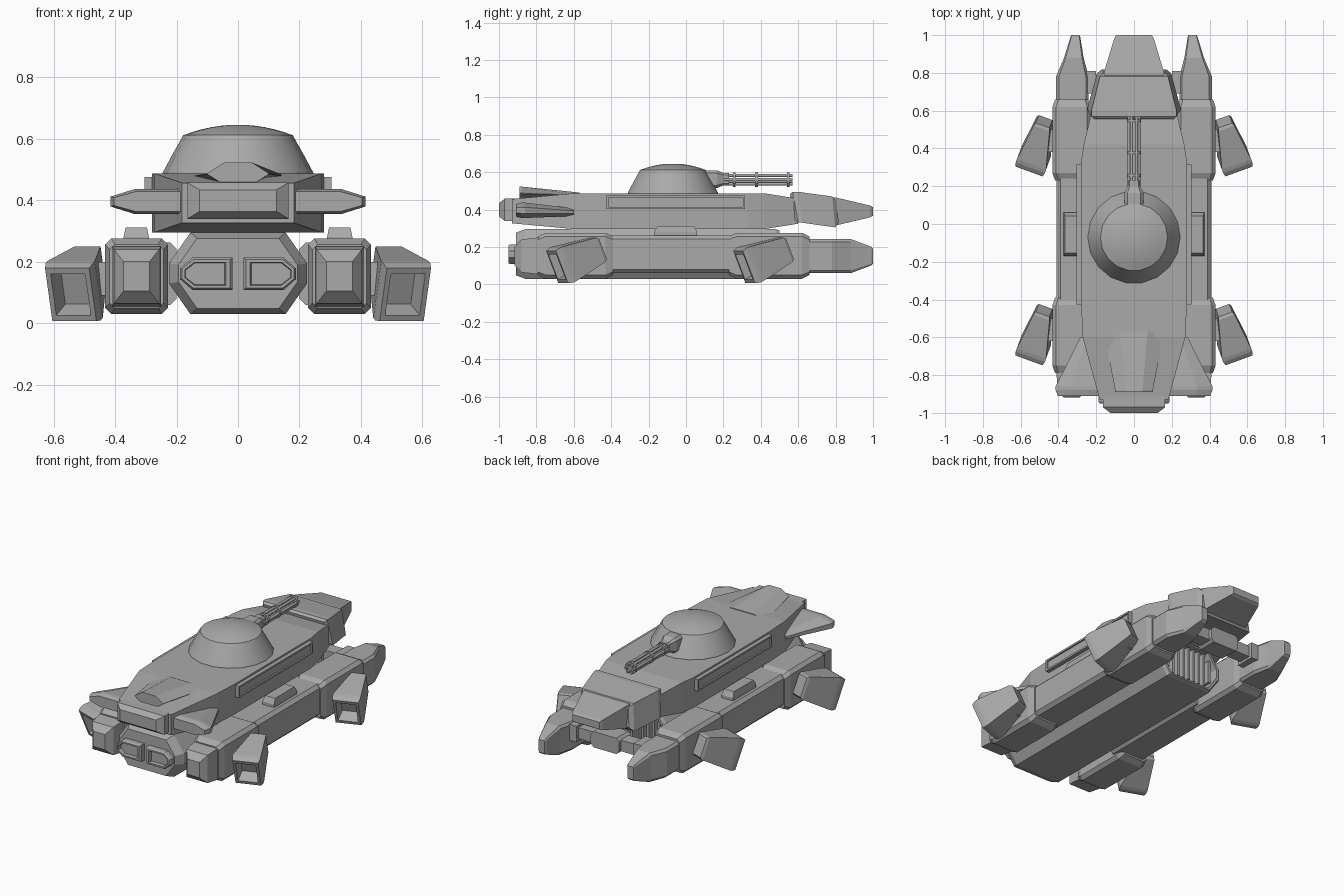
import bpy, bmesh, math
from mathutils import Vector, Matrix

if "Cube" in bpy.data.objects:
    bpy.data.objects.remove(bpy.data.objects["Cube"], do_unlink=True)

FRONT, BACK = Vector((0, -1, 0)), Vector((0, 1, 0))
LEFT, UP = Vector((1, 0, 0)), Vector((0, 0, 1))

COLOUR = (.4, .4, .4, 1)
grey = bpy.data.materials.new("hull_grey")
grey.use_nodes = True
grey.diffuse_color = COLOUR
grey.node_tree.nodes["Principled BSDF"].inputs["Base Color"].default_value = COLOUR


class Part:
    """A prism that is shaped by picking an end face and growing it."""

    def __init__(self, name, ring, extent):
        self.name, self.bm = name, bmesh.new()
        base = [self.bm.verts.new(point) for point in ring]
        self.cap = self.bm.faces.new(base)
        self.skin(base, [self.bm.verts.new(v.co + extent) for v in base])
        self.bm.faces.new(base)
        bmesh.ops.recalc_face_normals(self.bm, faces=self.bm.faces)

    def skin(self, old, new):
        self.bm.faces.remove(self.cap)
        for i, vert in enumerate(old):
            self.bm.faces.new((old[i - 1], vert, new[i], new[i - 1]))
        self.cap = self.bm.faces.new(new)
        self.bm.normal_update()

    def pick(self, way):
        self.way = way
        self.cap = max(self.bm.faces, key=lambda face: face.normal.dot(way)
                       + face.calc_center_median().dot(way))
        return self

    def grow(self, length, wide=1, high=1, drop=0, slide=0):
        middle = self.cap.calc_center_median()
        target = middle + self.way * length + Vector((slide, 0, -drop))
        scale = Vector((wide, wide, high))
        old = list(self.cap.verts)
        self.skin(old, [self.bm.verts.new(target + (v.co - middle) * scale) for v in old])
        return self

    def lean(self, amount, spread=0):
        """Push the lower edge of the picked face along y and widen it."""
        middle = self.cap.calc_center_median()
        for vert in self.cap.verts:
            if vert.co.z < middle.z:
                vert.co.y += amount
                vert.co.x += math.copysign(spread, vert.co.x)
        return self

    def place(self, location, tilt, yaw):
        turn = Matrix.Rotation(math.radians(yaw), 4, 'Z') @ Matrix.Rotation(math.radians(tilt), 4, 'X')
        self.bm.transform(Matrix.Translation(location) @ turn)
        return self

    def finish(self, mirror=False, smooth=0):
        mesh = bpy.data.meshes.new(self.name)
        self.bm.to_mesh(mesh)
        self.bm.free()
        mesh.materials.append(grey)
        obj = bpy.data.objects.new(self.name, mesh)
        bpy.context.collection.objects.link(obj)
        if mirror:
            obj.modifiers.new("mirror", 'MIRROR')
        if smooth:
            bpy.ops.object.select_all(action='DESELECT')
            obj.select_set(True)
            bpy.context.view_layer.objects.active = obj
            bpy.ops.object.shade_smooth_by_angle(angle=math.radians(smooth))


def slab(name, x, y, z, cut=None, outer_only=False):
    """Box along y whose corners may be cut by (across, upward)."""
    ring = []
    for i, j in ((0, 0), (1, 0), (1, 1), (0, 1)):
        corner = Vector((x[i], y[0], z[j]))
        if cut is None or (outer_only and i == 0):
            ring.append(corner)
            continue
        across = corner + LEFT * cut[0] * (1 - 2 * i)
        upward = corner + UP * cut[1] * (1 - 2 * j)
        ring += [across, upward] if i == j else [upward, across]
    if cut and not outer_only:
        # Keep the outline running one way round
        centre = sum(ring, Vector()) / len(ring)
        ring.sort(key=lambda p: math.atan2(p.z - centre.z, p.x - centre.x))
    elif cut:
        ring = [ring[0]] + ring[1:3] + ring[3:5] + [ring[5]]
        ring[1:5] = sorted(ring[1:5], key=lambda p: p.z)
    return Part(name, ring, BACK * (y[1] - y[0]))


def both(half):
    return (-half, half)


def rod(name, radius, start, length, sides, x=0, z=.56):
    turns = [math.tau * i / sides for i in range(sides)]
    return Part(name, [(x + radius * math.cos(a), start, z + radius * math.sin(a)) for a in turns],
                BACK * length)


# Upper hull, tapering to both ends
hull = slab("upper_hull", both(.28), (-.42, .33), (.296, .487))
hull.pick(FRONT).grow(.18, wide=.97).grow(.33, wide=.67, high=.68)
hull.pick(BACK).grow(.09, wide=.95).grow(.18, wide=.84, high=.7)
hull.finish()

# Framed front vent, deck wedge and swept fins
vent = slab("front_vent", both(.165), (-.97, -.9), (.34, .458))
vent.pick(FRONT).grow(.03, wide=.76, high=.6).finish()
wedge = slab("deck_wedge", both(.1), (-.89, -.88), (.45, .523), cut=(.055, .035))
wedge.pick(BACK).grow(.31, wide=1.6, high=.4, drop=.01).finish()
fin = slab("front_fin", (.15, .415), (-.88, -.86), (.355, .437), cut=(.08, .025), outer_only=True)
fin.pick(BACK).grow(.26, wide=.47, high=.5, drop=.01, slide=-.07)
fin.pick(FRONT).grow(.03, wide=.9, high=.8).finish(mirror=True)

# Framed rails along the hull sides
rail = slab("side_rail", (.25, .305), (-.425, .315), (.402, .476))
rail.pick(LEFT).grow(0, wide=.97, high=.7).grow(-.01).finish(mirror=True)

# Rear head and its blunt tip
head = slab("rear_head", both(.225), (.57, .6), (.33, .495))
head.pick(FRONT).lean(.03, spread=.02).grow(.015, wide=.94, high=.85)
head.pick(BACK).lean(.02, spread=.02).grow(.18, wide=.8, drop=.025)
head.grow(.02, wide=.88, high=.7).finish()
tip = slab("rear_tip", both(.16), (.75, .8), (.315, .465))
tip.pick(BACK).grow(.185, wide=.65, high=.42).grow(.015, wide=.9, high=.7).finish()

# Turret with a shallow domed cap
DOME = .178
turns = [math.tau * i / 18 for i in range(18)]
turret = Part("turret", [(.245 * math.cos(a), .245 * math.sin(a) - .07, .48) for a in turns], UP * .01)
turret.pick(UP).grow(.055, wide=.88).grow(.067, wide=DOME / .245 / .88)
steps = 6
for i in range(steps - 1):
    now, after = 1 - i / steps, 1 - (i + 1) / steps
    turret.grow(.034 * (now ** 2 - after ** 2), wide=after / now)
turret.finish(smooth=18)

# Rotary gun
mount = slab("gun_mount", both(.05), (.08, .165), (.515, .61), cut=(.015, .015))
mount.pick(BACK).grow(.035, wide=.65, high=.7).grow(.03).finish()
for i in range(6):
    angle = math.tau * i / 6
    rod(f"gun_barrel_{i}", .009, .2, .37, 8, x=.026 * math.cos(angle),
        z=.56 + .026 * math.sin(angle)).finish(smooth=50)
for i, y in enumerate((.25, .37, .54)):
    rod(f"barrel_ring_{i}", .038, y, .014, 12).finish()

# Lower body with a recessed grille at the back
body = slab("lower_body", both(.225), (-.86, .48), (.03, .295), cut=(.07, .1))
body.pick(FRONT).grow(.05, wide=.86, high=.86)
body.pick(BACK).grow(.02, wide=.95, high=.95).grow(0, wide=.92, high=.92).grow(-.1, wide=.95, high=.95)
body.finish()
for i in range(-4, 5):
    x, half = i * .038, .07 if abs(i) == 4 else .105
    slab(f"grille_slat_{i + 5}", (x - .008, x + .008), (.38, .49), (.163 - half, .163 + half)).finish()

# Twin engine nozzles
engine = slab("engine_nozzle", (.018, .188), (-.94, -.88), (.108, .214), cut=(.04, .035), outer_only=True)
engine.pick(FRONT).grow(.01, wide=.92, high=.88).grow(0, wide=.85, high=.8).grow(-.025, wide=.95, high=.95)
engine.finish(mirror=True)

# Cross beam joining the pods
slab("cross_beam", both(.27), (.71, .79), (.15, .22)).finish()
slab("beam_block", both(.1), (.69, .81), (.135, .235), cut=(.02, .02)).finish()
slab("beam_end", (.2, .27), (.69, .81), (.135, .235)).finish(mirror=True)

# Side pods
slab("pod_middle", (.2, .41), (-.45, .3), (.06, .262), cut=(.02, .02)).finish(mirror=True)
for name, start, end in (("pod_front_block", -.75, -.43), ("pod_rear_block", .27, .62)):
    block = slab(name, (.228, .432), (start, end), (.03, .276), cut=(.02, .02))
    for way in (FRONT, BACK):
        block.pick(way).grow(.04, wide=.86, high=.84)
    block.finish(mirror=True)
exhaust = slab("pod_exhaust", (.25, .41), (-.8, -.7), (.055, .25))
exhaust.pick(FRONT).grow(.08, wide=.92, high=.9).grow(.038, wide=.58, high=.55).finish(mirror=True)
prow = slab("pod_tip", (.24, .413), (.6, .78), (.06, .243), cut=(.015, .015))
prow.pick(BACK).grow(.1, wide=.6, slide=-.008).grow(.11, wide=.5, high=.55, slide=-.008)
prow.grow(.01, wide=.8, high=.8).finish(mirror=True)
hatch = slab("pod_hatch", (.29, .372), (-.17, .06), (.25, .28))
hatch.pick(UP).grow(.032, wide=.85).finish(mirror=True)

# Flared side thrusters, two on each pod
for name, shift in (("front_thruster", 0), ("rear_thruster", 1)):
    thruster = slab(name, both(.082), (-.02, 0), both(.1))
    thruster.pick(BACK).grow(.2, wide=.55, high=.7, slide=.015).grow(.015, wide=.85, high=.85)
    thruster.pick(FRONT).grow(.025, wide=.93, high=.93).grow(0, wide=.78, high=.78)
    thruster.grow(-.07, wide=.85, high=.85)
    thruster.place((.53, shift - .65, .11), tilt=22, yaw=20).finish(mirror=True)
    slab(name + "_strut", (.4, .47), (shift - .62, shift - .5), (.09, .2)).finish(mirror=True)
